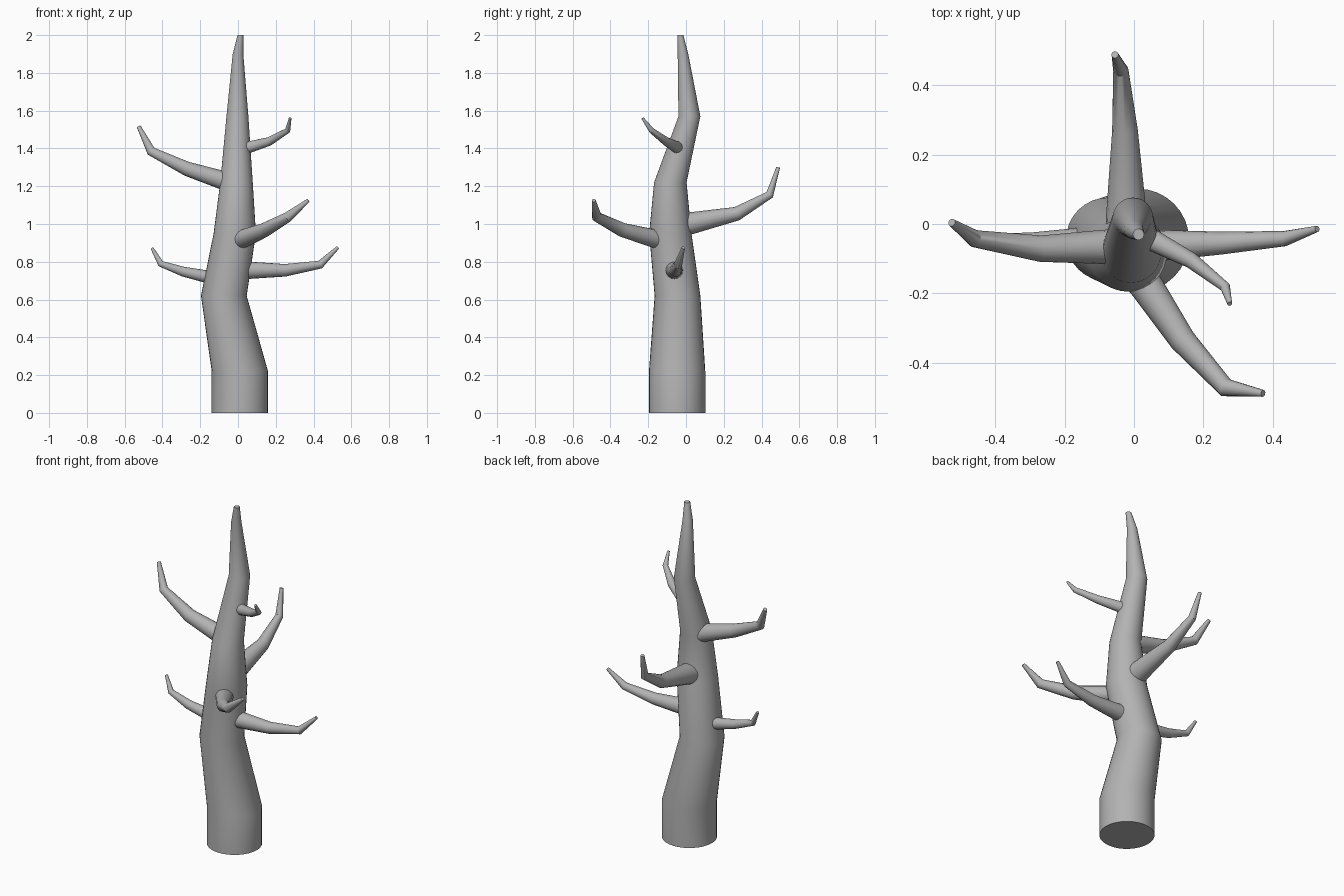
import bpy, bmesh, math
from mathutils import Vector

bark = bpy.data.materials.new("grey_bark")
bark.diffuse_color = (0.45, 0.45, 0.45, 1)


def limb(name, points, sides, level=False):
    """Capped tapering tube through (x, y, z, radius) points."""
    bm = bmesh.new()
    centres = [Vector(p[:3]) for p in points]
    rings = []
    for i, c in enumerate(centres):
        a, b = centres[max(i - 1, 0)], centres[min(i + 1, len(points) - 1)]
        if 0 < i < len(points) - 1:
            t = ((c - a).normalized() + (b - c).normalized()).normalized()
        else:
            t = (b - a).normalized()
        if level:
            t = Vector((0, 0, 1))
            u = Vector((1, 0, 0))
        else:
            u = Vector((0, 0, 1)).cross(t).normalized()
        v = t.cross(u)
        r = points[i][3]
        rings.append([bm.verts.new(c + r * (math.cos(k) * u + math.sin(k) * v))
                      for k in (2 * math.pi * n / sides for n in range(sides))])
    for lo, hi in zip(rings, rings[1:]):
        for n in range(sides):
            m = (n + 1) % sides
            bm.faces.new((lo[n], lo[m], hi[m], hi[n]))
    bm.faces.new(rings[0][::-1])
    bm.faces.new(rings[-1])
    mesh = bpy.data.meshes.new(name)
    bm.to_mesh(mesh)
    bm.free()
    mesh.materials.append(bark)
    ob = bpy.data.objects.new(name, mesh)
    bpy.context.collection.objects.link(ob)
    bpy.ops.object.select_all(action='DESELECT')
    ob.select_set(True)
    bpy.context.view_layer.objects.active = ob
    bpy.ops.object.shade_smooth_by_angle(angle=math.radians(35))


# Trunk, with level rings
limb("trunk", [
    (0.01, -0.047, 0, 0.149), (0.01, -0.047, 0.22, 0.149),
    (-0.075, -0.045, 0.62, 0.121), (-0.017, -0.083, 0.95, 0.112),
    (-0.008, -0.083, 1.22, 0.086), (-0.003, 0.018, 1.57, 0.058),
    (0.0, -0.016, 1.9, 0.028), (0.013, -0.03, 2.0, 0.016)], 32, True)

# Branches, starting inside the trunk
branches = {
    "low_right_branch": [(-0.02, -0.062, 0.755, 0.048), (0.07, -0.062, 0.755, 0.045),
                         (0.25, -0.055, 0.755, 0.033), (0.435, -0.042, 0.785, 0.022),
                         (0.528, -0.014, 0.875, 0.009)],
    "low_left_branch": [(-0.09, -0.045, 0.71, 0.034), (-0.17, -0.045, 0.722, 0.033),
                        (-0.29, -0.05, 0.748, 0.026), (-0.41, -0.045, 0.79, 0.017),
                        (-0.455, -0.025, 0.872, 0.008)],
    "high_left_branch": [(-0.03, -0.066, 1.21, 0.052), (-0.09, -0.066, 1.235, 0.049),
                         (-0.27, -0.071, 1.292, 0.038), (-0.46, -0.042, 1.385, 0.025),
                         (-0.525, 0.004, 1.515, 0.011)],
    "back_branch": [(-0.02, -0.06, 0.985, 0.062), (-0.022, 0.03, 1.005, 0.058),
                    (-0.026, 0.27, 1.055, 0.037), (-0.038, 0.443, 1.155, 0.022),
                    (-0.055, 0.488, 1.3, 0.01)],
    "front_branch": [(0.0, -0.13, 0.915, 0.052), (0.04, -0.185, 0.927, 0.048),
                     (0.14, -0.335, 0.968, 0.038), (0.265, -0.472, 1.038, 0.027),
                     (0.372, -0.488, 1.125, 0.01)],
    "small_top_branch": [(0.01, -0.035, 1.395, 0.034), (0.06, -0.05, 1.407, 0.031),
                         (0.165, -0.105, 1.437, 0.023), (0.263, -0.182, 1.495, 0.015),
                         (0.276, -0.23, 1.56, 0.007)],
}
for name, points in branches.items():
    limb(name, points, 16)
